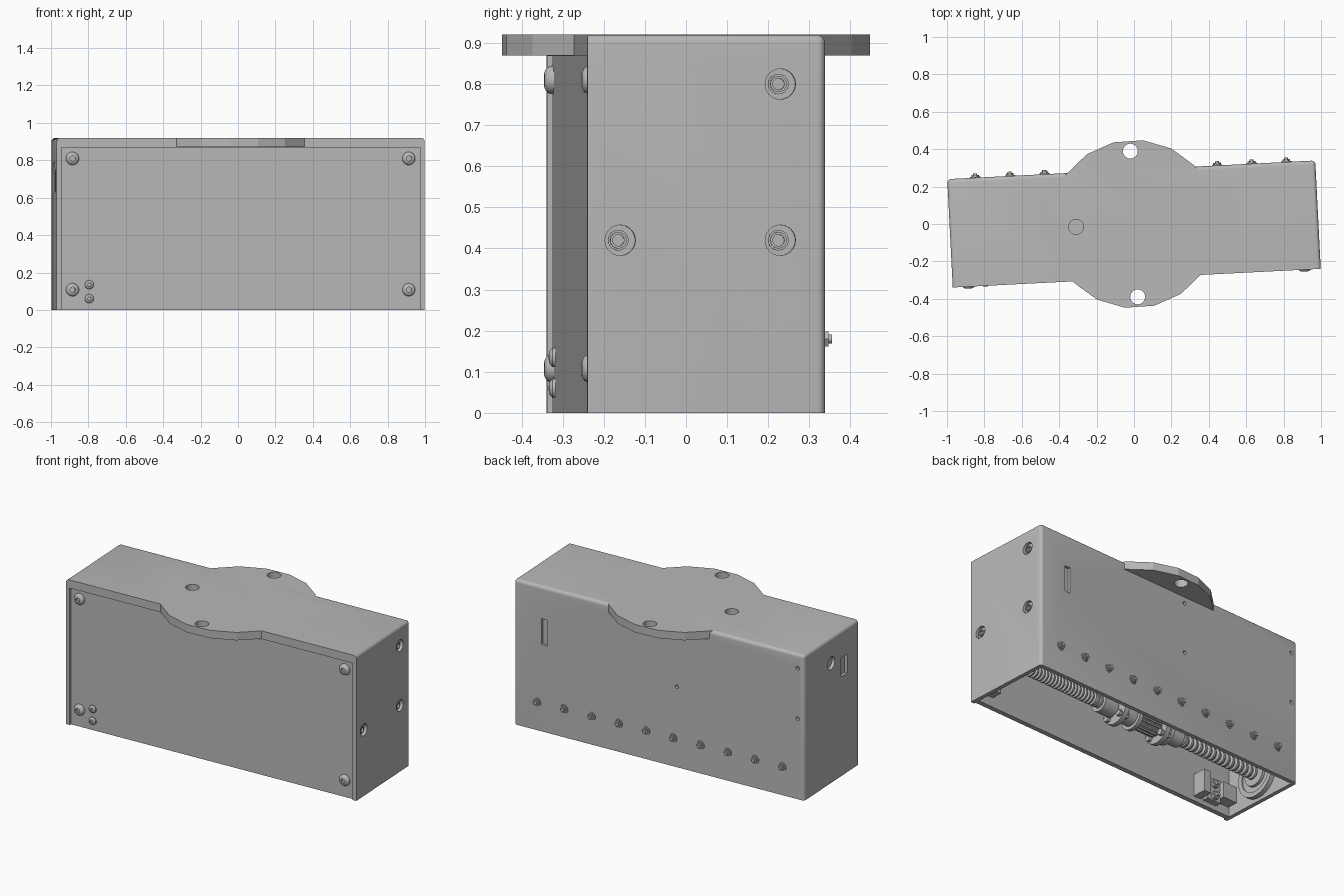
import bpy, bmesh, math
from mathutils import Matrix, Vector

if "Cube" in bpy.data.objects:
    bpy.data.objects.remove(bpy.data.objects["Cube"], do_unlink=True)

grey = bpy.data.materials.new("housing_grey")
grey.use_nodes = True
grey.diffuse_color = (0.48, 0.48, 0.48, 1)
grey.node_tree.nodes["Principled BSDF"].inputs["Base Color"].default_value = (0.48, 0.48, 0.48, 1)

TURN = Matrix.Rotation(math.radians(2.9), 4, 'Z')
HX, HY, TOP, PLATE, WALL = 0.985, 0.29, 0.92, 0.05, 0.025
FRONT, BACK, LEFT, RIGHT, UP = (0, -1, 0), (0, 1, 0), (1, 0, 0), (-1, 0, 0), (0, 0, 1)


def finish(name, bm, matrix):
    bmesh.ops.recalc_face_normals(bm, faces=bm.faces[:])
    mesh = bpy.data.meshes.new(name)
    bm.to_mesh(mesh)
    bm.free()
    mesh.materials.append(grey)
    obj = bpy.data.objects.new(name, mesh)
    bpy.context.collection.objects.link(obj)
    obj.matrix_world = TURN @ matrix
    return obj


def box(name, lo, hi, bevel_rule=None, width=0.02):
    lo, hi = Vector(lo), Vector(hi)
    bm = bmesh.new()
    bmesh.ops.create_cube(bm, size=1)
    for v in bm.verts:
        v.co = (lo + hi) / 2 + Vector(a * b for a, b in zip(v.co, hi - lo))
    if bevel_rule:
        edges = [e for e in bm.edges if bevel_rule((e.verts[0].co + e.verts[1].co) / 2)]
        bmesh.ops.bevel(bm, geom=edges, offset=width, segments=5, profile=0.5, affect='EDGES')
    return finish(name, bm, Matrix())


def lathe(name, profile, loc, axis=UP, sides=24, phase=0):
    """Turn (radius, height) points around an axis and cap both ends."""
    bm = bmesh.new()
    rings = []
    for r, h in profile:
        angles = [phase + math.tau * i / sides for i in range(sides)]
        rings.append([bm.verts.new((r * math.cos(a), r * math.sin(a), h)) for a in angles])
    for a, b in zip(rings, rings[1:]):
        for i in range(sides):
            j = (i + 1) % sides
            bm.faces.new((a[i], a[j], b[j], b[i]))
    bm.faces.new(rings[0])
    bm.faces.new(rings[-1])
    rot = Vector(axis).to_track_quat('Z', 'Y').to_matrix().to_4x4()
    return finish(name, bm, Matrix.Translation(loc) @ rot)


def rod(name, r, length, loc, axis=UP, sides=24, phase=0):
    return lathe(name, [(r, 0), (r, length)], loc, axis, sides, phase)


def combine(target, tool, operation):
    tool.hide_render = True
    bpy.context.view_layer.update()
    mod = target.modifiers.new("cut", 'BOOLEAN')
    mod.operation, mod.object, mod.solver = operation, tool, 'EXACT'
    bpy.context.view_layer.objects.active = target
    bpy.ops.object.modifier_apply(modifier=mod.name)
    bpy.data.objects.remove(tool, do_unlink=True)


# Housing with rounded top and back edges, joined to the faceted mounting flange
def rounded(c):
    top, back, end = c.z > TOP - 0.01, c.y > HY - 0.01, abs(c.x) > HX - 0.01
    return (top and (back or end)) or (back and end)


housing = box("housing", (-HX, -HY, 0), (HX, HY, TOP), rounded)
flange = rod("flange", 0.45, PLATE, (0, 0, TOP - PLATE), sides=18, phase=math.radians(81))
combine(housing, flange, 'UNION')
cavity = box("cavity", (-HX + WALL, -HY - 0.1, -0.1), (HX - WALL, HY - WALL, TOP - PLATE - 0.002))
combine(housing, cavity, 'DIFFERENCE')

# Flange holes and the shallow locating hole
for y in (-0.39, 0.39):
    combine(housing, rod("hole", 0.04, 0.2, (0, y, TOP - 0.1)), 'DIFFERENCE')
combine(housing, rod("hole", 0.04, 0.1, (-0.31, 0, TOP - 0.04)), 'DIFFERENCE')

# Recesses in both ends, with small bosses on the left
for y, z in ((0.18, 0.80), (0.18, 0.42), (-0.21, 0.42)):
    combine(housing, rod("hole", 0.037, 0.1, (HX - 0.02, y, z), LEFT), 'DIFFERENCE')
    lathe("recessed_boss", [(0.025, 0), (0.025, 0.005), (0.02, 0.005), (0.02, 0.014),
                            (0.014, 0.014), (0.014, 0.002)], (HX - 0.021, y - 0.004, z), LEFT)
combine(housing, rod("hole", 0.04, 0.1, (-HX + 0.02, 0, 0.76), RIGHT), 'DIFFERENCE')
combine(housing, box("slot", (-HX - 0.1, -0.175, 0.63), (-HX + 0.018, -0.105, 0.75)), 'DIFFERENCE')

# Back slot and small back holes
combine(housing, box("slot", (0.76, HY - 0.018, 0.55), (0.80, HY + 0.1, 0.715)), 'DIFFERENCE')
for x in (-0.94, -0.12):
    for z in (0.83, 0.51):
        combine(housing, rod("hole", 0.012, 0.1, (x, HY - 0.018, z), BACK, 12), 'DIFFERENCE')

# Front cover, set back slightly behind the housing rim
cover_y = -HY + 0.012
box("front_cover", (-HX + WALL, cover_y, 0), (HX - WALL, cover_y + 0.03, TOP - PLATE - 0.002))
for x in (-0.90, 0.90):
    for z in (0.108, 0.81):
        lathe("cover_screw", [(0.035, 0), (0.034, 0.008), (0.029, 0.016), (0.02, 0.021),
                              (0.014, 0.022), (0.014, 0.008)], (x, cover_y, z), FRONT)
for z in (0.06, 0.135):
    lathe("bracket_screw", [(0.024, 0), (0.023, 0.007), (0.016, 0.013), (0.009, 0.015),
                            (0.009, 0.006)], (-0.81, cover_y, z), FRONT)

# Row of washers, nuts and bolt tips along the back
for i in range(10):
    spot = (-0.83 + 0.185 * i - 0.005, HY - 0.001, 0.18)
    rod("washer", 0.027, 0.006, spot, BACK)
    rod("nut", 0.021, 0.015, spot, BACK, 6)
    rod("bolt_tip", 0.011, 0.024, spot, BACK, 12)

# Threaded drive shaft inside the open base
AY, AZ = 0.0, 0.16


def thread(name, start, end, pitch):
    profile = []
    for i in range(int((end - start) / pitch)):
        h = i * pitch
        profile += [(0.03, h), (0.04, h + pitch * 0.25), (0.04, h + pitch * 0.6), (0.03, h + pitch * 0.85)]
    lathe(name, profile, (start, AY, AZ), LEFT, 16)


thread("fine_thread", 0.26, 0.96, 0.025)
thread("coarse_thread", -0.92, -0.33, 0.035)

# Couplings, gear and bolted collars in the middle of the shaft
rod("shaft_core", 0.035, 0.7, (-0.38, AY, AZ), LEFT)
for x, r, length in ((0.17, 0.06, 0.1), (0.12, 0.095, 0.03), (0.02, 0.06, 0.1),
                     (0.0, 0.08, 0.025), (-0.20, 0.095, 0.03), (-0.25, 0.075, 0.03),
                     (-0.34, 0.055, 0.1)):
    rod("shaft_collar", r, length, (x, AY, AZ), LEFT)
rod("gear_core", 0.05, 0.16, (-0.17, AY, AZ), LEFT)
for i in range(14):
    a = math.tau * i / 14
    rod("gear_tooth", 0.008, 0.15, (-0.16, AY + 0.052 * math.cos(a), AZ + 0.052 * math.sin(a)), LEFT, 6)
for x in (0.10, -0.22):
    for i in range(4):
        a = math.tau * (i + 0.5) / 4
        rod("collar_bolt", 0.02, 0.07, (x, AY + 0.07 * math.cos(a), AZ + 0.07 * math.sin(a)), LEFT, 6)

# End bearing
lathe("end_bearing", [(0.14, 0), (0.14, 0.03), (0.11, 0.03), (0.11, 0.022), (0.075, 0.022),
                      (0.075, 0.04), (0.05, 0.04)], (-HX + WALL, AY, AZ), LEFT, 32)

# Sensor bracket and corner block behind the cover
inner_y = cover_y + 0.029
box("sensor_bracket", (-0.86, inner_y, 0.03), (-0.76, inner_y + 0.04, 0.17))
box("sensor_body", (-0.74, inner_y, 0.03), (-0.69, inner_y + 0.09, 0.17))
for z in (0.06, 0.135):
    rod("bracket_nut", 0.025, 0.06, (-0.81, inner_y, z), BACK, 6)
    rod("bracket_bolt_tip", 0.012, 0.08, (-0.81, inner_y, z), BACK, 12)
for side in (-1, 1):
    x = side * 0.905
    box("corner_block", (x - 0.05, inner_y, 0.06), (x + 0.05, inner_y + 0.07, 0.16))

# Smooth rounded surfaces while keeping facets and edges crisp
bpy.ops.object.select_all(action='DESELECT')
for obj in bpy.context.collection.objects:
    if obj.type == 'MESH' and obj.data.materials and obj.data.materials[0] == grey:
        obj.select_set(True)
bpy.context.view_layer.objects.active = housing
bpy.ops.object.shade_smooth_by_angle(angle=math.radians(19))
